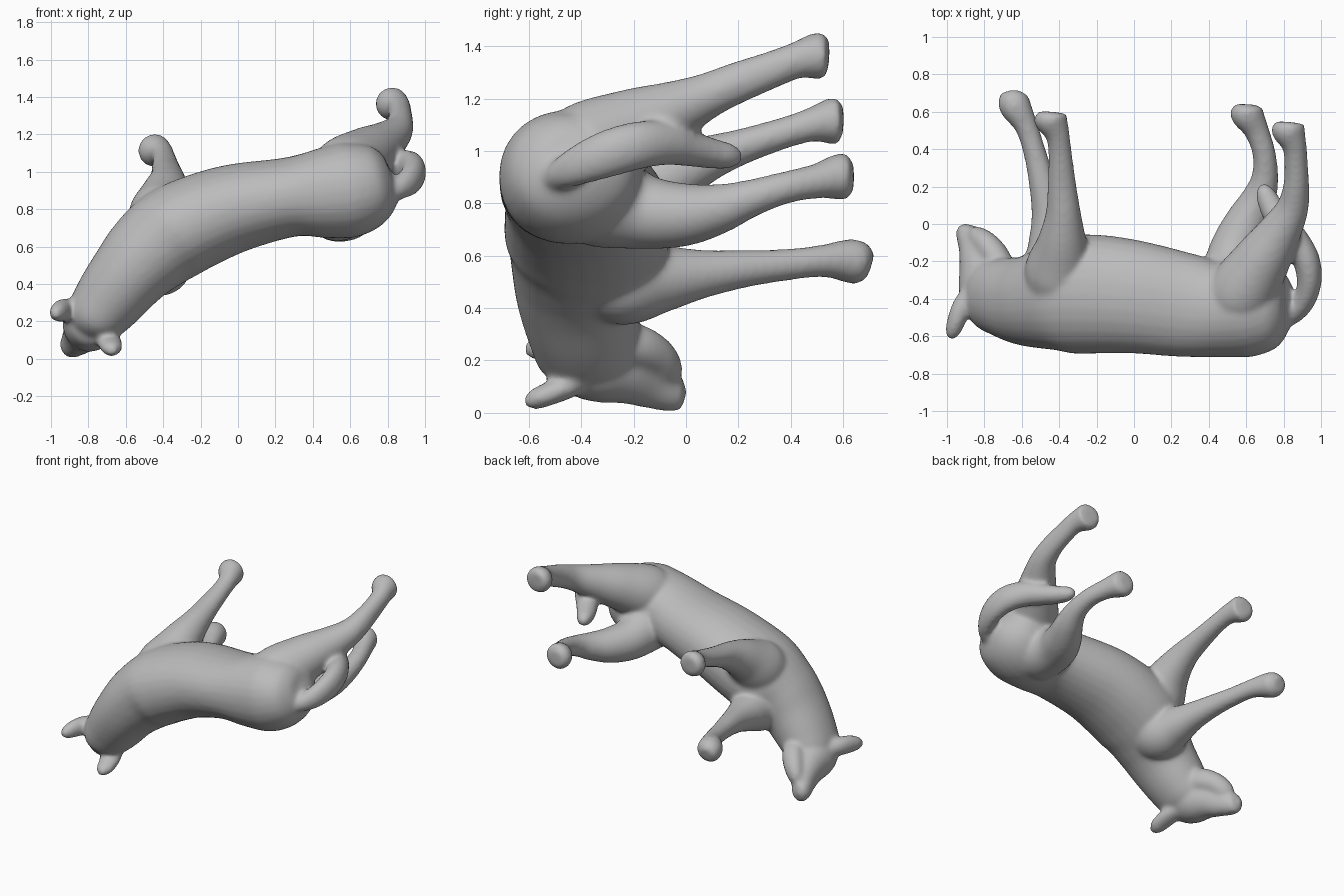
import bpy, bmesh, math
from mathutils import Vector

grey = bpy.data.materials.new("plain grey")
grey.diffuse_color = (0.5, 0.5, 0.5, 1)


def spline(rows, steps=5):
    """Smooth Catmull-Rom interpolation of (x, y, z, half width, half depth)."""
    out = []
    n = len(rows)
    for i in range(n - 1):
        p = [rows[max(i - 1, 0)], rows[i], rows[i + 1], rows[min(i + 2, n - 1)]]
        for s in range(steps):
            t = s / steps
            out.append([0.5 * (2 * b + (c - a) * t + (2 * a - 5 * b + 4 * c - d) * t * t
                               + (3 * b - a - 3 * c + d) * t ** 3) for a, b, c, d in zip(*p)])
    return out + [list(rows[-1])]


def power(v, e):
    return math.copysign(abs(v) ** e, v)


def loft(bm, rows, ref, sides=28, e=1.0):
    """Closed (super)elliptical tube; half depth is measured towards ref."""
    pts = spline([r if len(r) == 5 else (*r, r[3]) for r in rows])
    rings = []
    for i, p in enumerate(pts):
        t = (Vector(pts[min(i + 1, len(pts) - 1)][:3]) - Vector(pts[max(i - 1, 0)][:3])).normalized()
        v = (ref - t * ref.dot(t)).normalized()
        u = t.cross(v)
        ang = [2 * math.pi * k / sides for k in range(sides)]
        rings.append([bm.verts.new(Vector(p[:3]) + u * max(p[3], 0.006) * power(math.cos(a), e)
                                   + v * max(p[4], 0.006) * power(math.sin(a), e)) for a in ang])
    for a, b in zip(rings, rings[1:]):
        for k in range(sides):
            bm.faces.new((a[k], a[(k + 1) % sides], b[(k + 1) % sides], b[k]))
    bm.faces.new(rings[0][::-1])
    bm.faces.new(rings[-1])


Y, Z = Vector((0, 1, 0)), Vector((0, 0, 1))
bm = bmesh.new()

# torso and neck, rump to back of the skull
loft(bm, [(.84, -.42, .97, .03, .03), (.815, -.42, .96, .13, .14), (.74, -.425, .94, .21, .235),
          (.60, -.44, .905, .255, .272), (.45, -.455, .885, .24, .258), (.28, -.435, .865, .213, .278),
          (0, -.39, .81, .235, .303), (-.2, -.375, .74, .25, .318), (-.36, -.38, .66, .255, .313),
          (-.49, -.405, .555, .235, .265), (-.59, -.41, .445, .21, .238), (-.70, -.39, .305, .187, .213),
          (-.78, -.37, .20, .152, .187), (-.82, -.36, .13, .08, .10), (-.83, -.36, .11, .02, .02)], Y, e=.95)
# head and muzzle
loft(bm, [(-.76, -.48, .22, .03), (-.77, -.43, .21, .13), (-.79, -.33, .19, .15),
          (-.82, -.22, .16, .12, .13), (-.86, -.12, .11, .08, .10),
          (-.885, -.06, .08, .067, .077), (-.895, -.02, .08, .054, .064), (-.895, 0, .08, .02)], Z)
# lower jaw
loft(bm, [(-.72, -.30, .26, .10), (-.735, -.19, .255, .08, .085), (-.79, -.11, .215, .07, .075),
          (-.84, -.06, .155, .05, .06), (-.86, -.035, .12, .02)], Z)
# ears
loft(bm, [(-.74, -.36, .17, .05), (-.70, -.44, .11, .068, .05), (-.68, -.53, .07, .064, .045),
          (-.675, -.58, .05, .05, .04), (-.67, -.615, .035, .02)], Z)
loft(bm, [(-.87, -.36, .25, .05), (-.92, -.44, .26, .053, .063), (-.95, -.52, .255, .05, .06),
          (-.97, -.58, .245, .04, .045), (-.975, -.615, .24, .02)], Z)
# upper hind leg
loft(bm, [(.50, -.52, .93, .13), (.57, -.38, 1.00, .185), (.68, -.2, 1.085, .155), (.775, -.05, 1.15, .118),
          (.845, .08, 1.21, .088), (.867, .2, 1.262, .07, .079), (.867, .32, 1.307, .063, .072),
          (.857, .42, 1.345, .066, .07), (.83, .49, 1.36, .088), (.82, .525, 1.365, .086),
          (.82, .545, 1.365, .055)], Z)
# lower hind leg
loft(bm, [(.52, -.48, .86, .14), (.53, -.32, .815, .185), (.54, -.15, .765, .142), (.60, 0, .757, .12),
          (.665, .13, .78, .095), (.70, .25, .82, .072), (.695, .38, .86, .062), (.655, .5, .885, .067),
          (.61, .58, .90, .088), (.60, .615, .90, .085), (.60, .64, .90, .05)], Z)
# upper front leg
loft(bm, [(-.41, -.42, .69, .16), (-.40, -.25, .77, .185), (-.385, -.1, .88, .135), (-.378, .05, .957, .096),
          (-.385, .2, 1.012, .078, .07), (-.395, .38, 1.07, .063, .06), (-.41, .48, 1.10, .066),
          (-.44, .55, 1.112, .088), (-.45, .58, 1.115, .085), (-.45, .60, 1.115, .05)], Z)
# lower front leg
loft(bm, [(-.42, -.42, .56, .14), (-.42, -.24, .51, .175), (-.435, -.08, .515, .13), (-.455, .06, .53, .094),
          (-.49, .22, .55, .073), (-.53, .38, .565, .061), (-.575, .52, .58, .062),
          (-.63, .62, .58, .084), (-.65, .67, .57, .08), (-.655, .705, .56, .05)], Z)
# curled tail passing between the hind legs
loft(bm, [(.74, -.50, .87, .05), (.83, -.49, .90, .056), (.905, -.42, .94, .058, .075),
          (.937, -.31, .985, .066, .09), (.92, -.19, 1.02, .073, .092), (.855, -.08, 1.03, .076, .085),
          (.785, .01, 1.01, .074, .07), (.73, .10, .99, .064, .058), (.70, .17, .98, .05, .048),
          (.69, .215, .975, .02)], Z)

bmesh.ops.recalc_face_normals(bm, faces=bm.faces)
mesh = bpy.data.meshes.new("animal_body")
bm.to_mesh(mesh)
bm.free()
mesh.materials.append(grey)
body = bpy.data.objects.new("animal_body", mesh)
bpy.context.collection.objects.link(body)

# fuse the parts into one skin and soften the joints
fuse = body.modifiers.new("fuse", 'REMESH')
fuse.mode = 'VOXEL'
fuse.voxel_size = 0.013
fuse.use_smooth_shade = True
soft = body.modifiers.new("soften", 'SMOOTH')
soft.factor = 0.5
soft.iterations = 14
